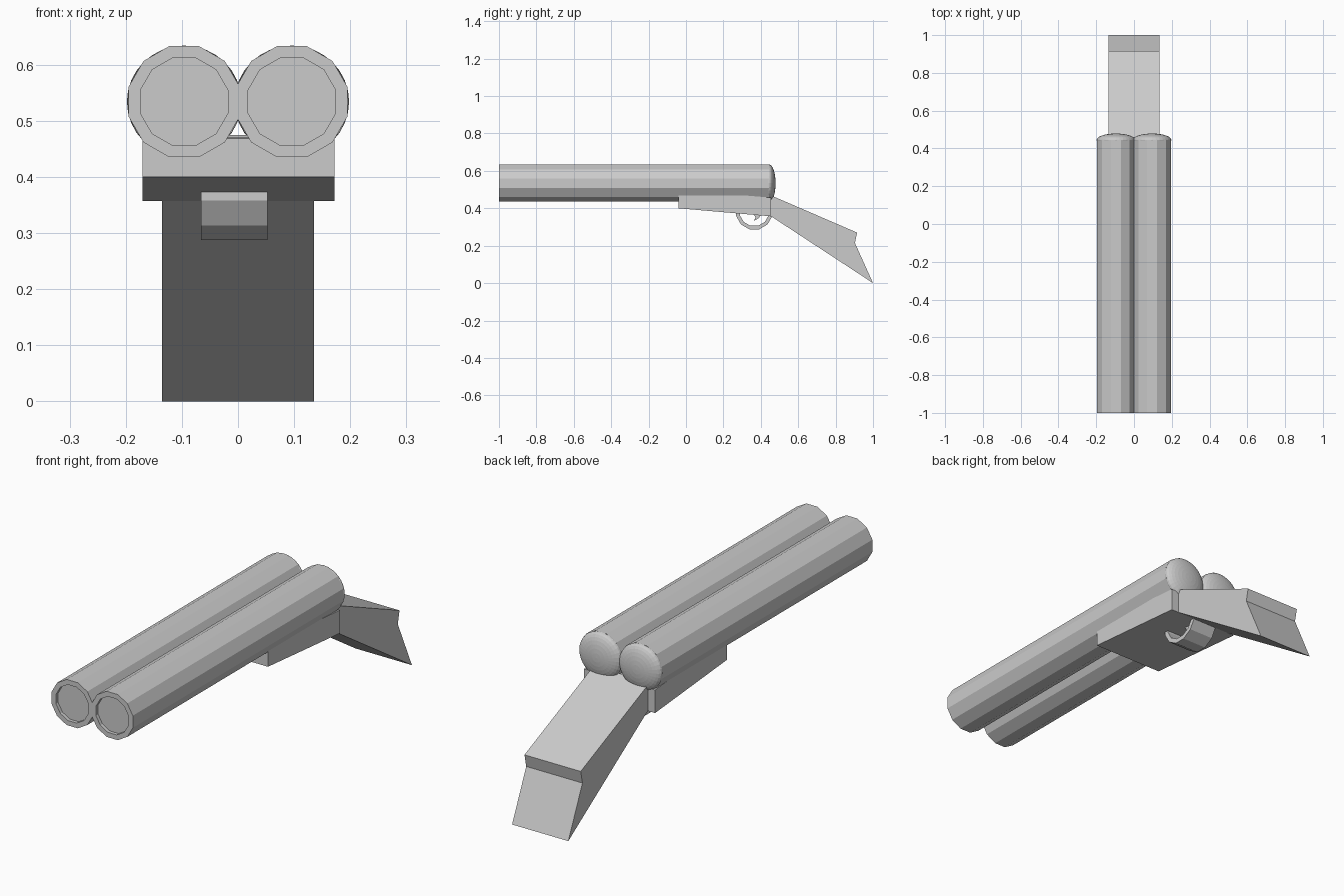
import bpy, bmesh, math
from mathutils import Matrix

if "Cube" in bpy.data.objects:
    bpy.data.objects.remove(bpy.data.objects["Cube"])


def finish(name, bm):
    bmesh.ops.recalc_face_normals(bm, faces=bm.faces)
    mesh = bpy.data.meshes.new(name)
    bm.to_mesh(mesh)
    bm.free()
    obj = bpy.data.objects.new(name, mesh)
    bpy.context.collection.objects.link(obj)
    return obj


def prism(name, profile, x0, x1):
    """Extrude a (y, z) side profile across x."""
    bm = bmesh.new()
    face = bm.faces.new([bm.verts.new((x0, y, z)) for y, z in profile])
    ext = bmesh.ops.extrude_face_region(bm, geom=[face])
    moved = [v for v in ext["geom"] if isinstance(v, bmesh.types.BMVert)]
    bmesh.ops.translate(bm, verts=moved, vec=(x1 - x0, 0, 0))
    return finish(name, bm)


def ring_points(radius, cy, cz, steps=6):
    """Half of a twelve-sided ring hanging below its centre, flat at the bottom."""
    angles = [math.radians(165 + 30 * i) for i in range(steps + 2)]
    return [(cy + radius * math.cos(a), cz + radius * math.sin(a)) for a in angles]


BARREL_Z, FRONT, BACK = 0.534, -1.0, 0.445
RADIUS = 0.099 / math.cos(math.pi / 12)

for side, x in (("left", -0.096), ("right", 0.096)):
    # twelve-sided barrel with a recessed muzzle
    bm = bmesh.new()
    place = (Matrix.Translation((x, (FRONT + BACK) / 2, BARREL_Z))
             @ Matrix.Rotation(math.pi / 2, 4, 'X')
             @ Matrix.Rotation(math.pi / 12, 4, 'Z'))
    bmesh.ops.create_cone(bm, cap_ends=True, segments=12, radius1=RADIUS,
                          radius2=RADIUS, depth=BACK - FRONT, matrix=place)
    muzzle = min(bm.faces, key=lambda f: f.calc_center_median().y)
    bmesh.ops.inset_region(bm, faces=[muzzle], thickness=0.022)
    ext = bmesh.ops.extrude_face_region(bm, geom=[muzzle])
    moved = [v for v in ext["geom"] if isinstance(v, bmesh.types.BMVert)]
    bmesh.ops.translate(bm, verts=moved, vec=(0, 0.015, 0))
    if muzzle.is_valid:
        bmesh.ops.delete(bm, geom=[muzzle], context='FACES_ONLY')
    finish(side + "_barrel", bm)

    # shallow rounded cap closing the breech end
    bm = bmesh.new()
    place = (Matrix.Translation((x, BACK, BARREL_Z))
             @ Matrix.Diagonal((0.102, 0.034, 0.1, 1))
             @ Matrix.Rotation(math.pi / 2, 4, 'X'))
    bmesh.ops.create_uvsphere(bm, u_segments=32, v_segments=16, radius=1, matrix=place)
    bmesh.ops.bisect_plane(bm, geom=bm.verts[:] + bm.edges[:] + bm.faces[:],
                           plane_co=(0, BACK - 0.003, 0), plane_no=(0, 1, 0),
                           clear_inner=True)
    finish(side + "_breech_cap", bm)

# receiver under the barrels
prism("receiver", [(-0.04, 0.468), (-0.04, 0.40), (0.455, 0.357),
                   (0.455, 0.457), (0.30, 0.47)], -0.17, 0.172)

# angled shoulder stock
prism("stock", [(0.44, 0.475), (0.915, 0.27), (0.903, 0.215),
                (1.0, 0.0), (0.455, 0.357)], -0.135, 0.135)

# trigger guard and trigger
outer = ring_points(0.1, 0.365, 0.384)
inner = ring_points(0.08, 0.365, 0.384)
prism("trigger_guard", outer[:-1] + inner[-2::-1], -0.066, 0.053)
prism("trigger", [(0.36, 0.37), (0.405, 0.366), (0.385, 0.345), (0.362, 0.332),
                  (0.372, 0.352)], -0.035, 0.022)
